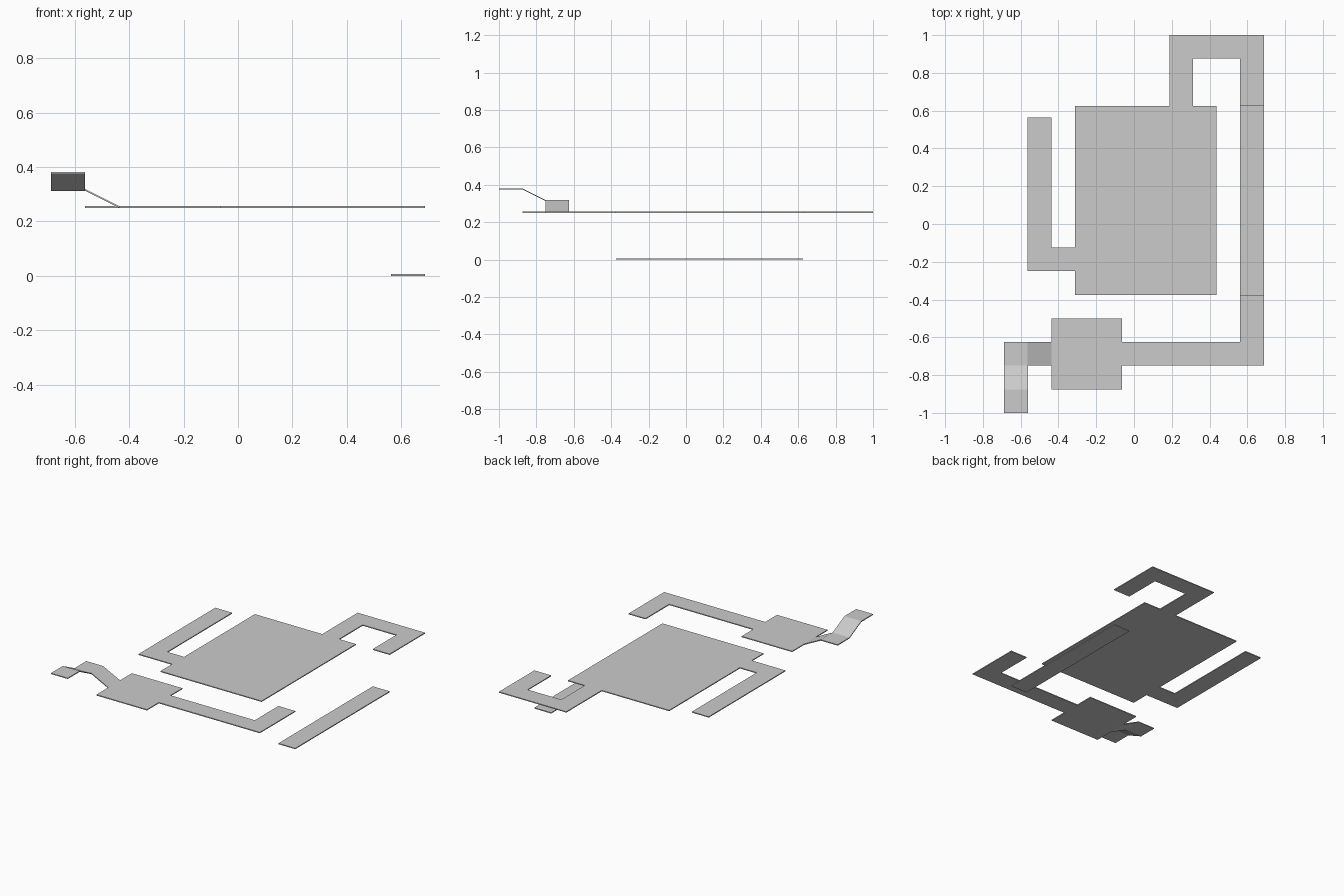
import bpy, bmesh

if "Cube" in bpy.data.objects:
    bpy.data.objects.remove(bpy.data.objects["Cube"])

C = 0.125          # one grid cell
T = 0.00625        # slab thickness
MID, HALF, TOP = 0.25, 0.3125, 0.375   # deck heights


def slab(name, *outlines):
    """Thin slab from one or more joined outlines of (x, y, z) underside points."""
    bm = bmesh.new()
    for pts in outlines:
        bm.faces.new([bm.verts.new(p) for p in pts])
    bmesh.ops.remove_doubles(bm, verts=bm.verts[:], dist=1e-5)
    res = bmesh.ops.extrude_face_region(bm, geom=bm.faces[:])
    moved = [g for g in res["geom"] if isinstance(g, bmesh.types.BMVert)]
    bmesh.ops.translate(bm, verts=moved, vec=(0, 0, T))
    bmesh.ops.recalc_face_normals(bm, faces=bm.faces[:])
    me = bpy.data.meshes.new(name)
    bm.to_mesh(me)
    bm.free()
    ob = bpy.data.objects.new(name, me)
    bpy.context.collection.objects.link(ob)
    return ob


def cells(z, *pts):
    """Grid-cell coordinates (x offset half a cell) to world points."""
    return [((x - 0.5) * C, y * C, z) for x, y in pts]


# Main platform with its left arm and the hooked lane at the back
slab("main_platform", cells(MID,
     (-2, -3), (4, -3), (4, 5), (3, 5), (3, 7), (5, 7), (5, 5), (6, 5),
     (6, 8), (2, 8), (2, 5), (-2, 5), (-2, -1), (-3, -1), (-3, 4.5),
     (-4, 4.5), (-4, -2), (-2, -2)))

# Sunken lane at ground level
slab("lower_lane", cells(0, (5, -3), (6, -3), (6, 5), (5, 5)))

# Front lane with the square landing
slab("front_lane", cells(MID,
     (-3, -7), (0, -7), (0, -6), (6, -6), (6, -3), (5, -3), (5, -5),
     (0, -5), (0, -4), (-3, -4)))

# Rising walkway: ramp, corner tile, ramp, top landing
ax, bx, cx = -2.5 * C - C, -3.5 * C - C, -4.5 * C - C
slab("rising_walkway",
     [(ax, -6 * C, MID), (ax, -5 * C, MID), (bx, -5 * C, HALF), (bx, -6 * C, HALF)],
     [(bx, -6 * C, HALF), (bx, -5 * C, HALF), (cx, -5 * C, HALF), (cx, -6 * C, HALF)],
     [(bx, -6 * C, HALF), (cx, -6 * C, HALF), (cx, -7 * C, TOP), (bx, -7 * C, TOP)],
     [(bx, -7 * C, TOP), (cx, -7 * C, TOP), (cx, -8 * C, TOP), (bx, -8 * C, TOP)])
